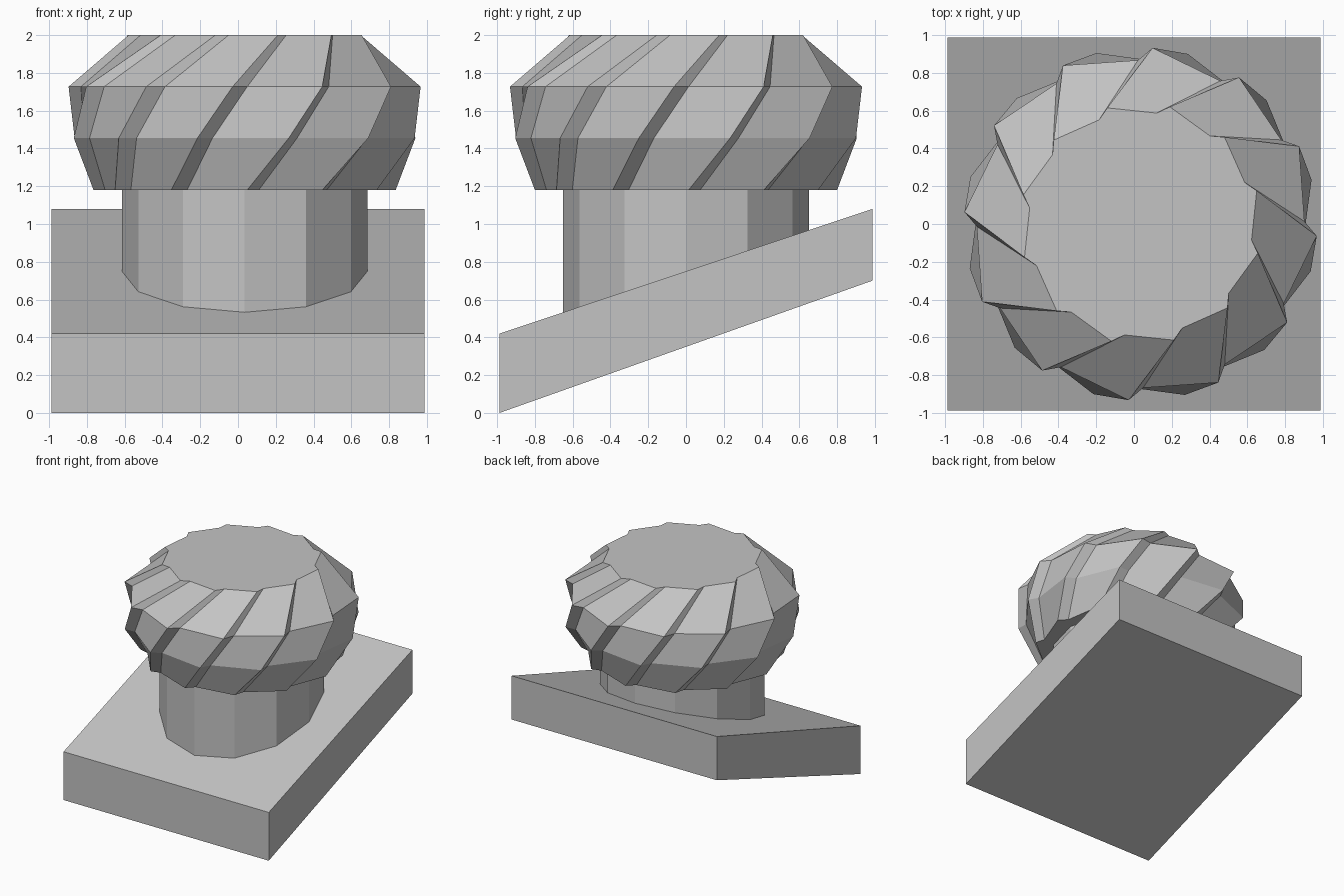
import bpy, bmesh
from math import cos, sin, radians

cube = bpy.data.objects.get("Cube")
if cube:
    bpy.data.objects.remove(cube, do_unlink=True)

GREY = (0.55, 0.55, 0.55, 1)
grey = bpy.data.materials.new("plain grey")
grey.use_nodes = True
grey.diffuse_color = GREY
grey.node_tree.nodes["Principled BSDF"].inputs["Base Color"].default_value = GREY

CX = 0.035      # axis of the column and head
HALF = 0.987    # half width of the base


def loft(name, rings):
    """Closed solid through a stack of matching rings of points."""
    bm = bmesh.new()
    loops = [[bm.verts.new(p) for p in ring] for ring in rings]
    for low, high in zip(loops, loops[1:]):
        n = len(low)
        for i in range(n):
            j = (i + 1) % n
            bm.faces.new((low[i], low[j], high[j], high[i]))
    bm.faces.new(loops[0][::-1])
    bm.faces.new(loops[-1])
    bmesh.ops.recalc_face_normals(bm, faces=bm.faces)
    mesh = bpy.data.meshes.new(name)
    bm.to_mesh(mesh)
    bm.free()
    mesh.materials.append(grey)
    obj = bpy.data.objects.new(name, mesh)
    bpy.context.collection.objects.link(obj)
    return obj


def slope(y, front, back):
    return front + (back - front) * (y + HALF) / (2 * HALF)


# Sloping square base slab
corners = [(-HALF, -HALF), (HALF, -HALF), (HALF, HALF), (-HALF, HALF)]
loft("sloping_base", [[(x, y, slope(y, f, b)) for x, y in corners]
                      for f, b in ((0, 0.70), (0.42, 1.08))])

# Twelve-sided column, its foot cut parallel to the slab and sunk into it
circle = [(CX + 0.65 * cos(radians(30 * i)), 0.65 * sin(radians(30 * i)))
          for i in range(12)]
loft("column", [[(x, y, slope(y, 0.36, 1.02)) for x, y in circle],
                [(x, y, 1.18) for x, y in circle]])


# Twisted head with twelve saw-tooth flutes
def tooth_ring(z, radius, turn, step):
    ring = []
    for i in range(12):
        for r, a in ((radius, turn), (radius * 0.928, turn + step)):
            angle = radians(a + 30 * i)
            ring.append((CX + r * cos(angle), r * sin(angle), z))
    return ring


loft("twisted_head", [tooth_ring(1.18, 0.80, 1, 4.8),
                      tooth_ring(1.455, 0.934, 14.5, 4.2),
                      tooth_ring(1.727, 0.934, 26.1, 4.8),
                      tooth_ring(2.0, 0.639, 46, 5.8)])
